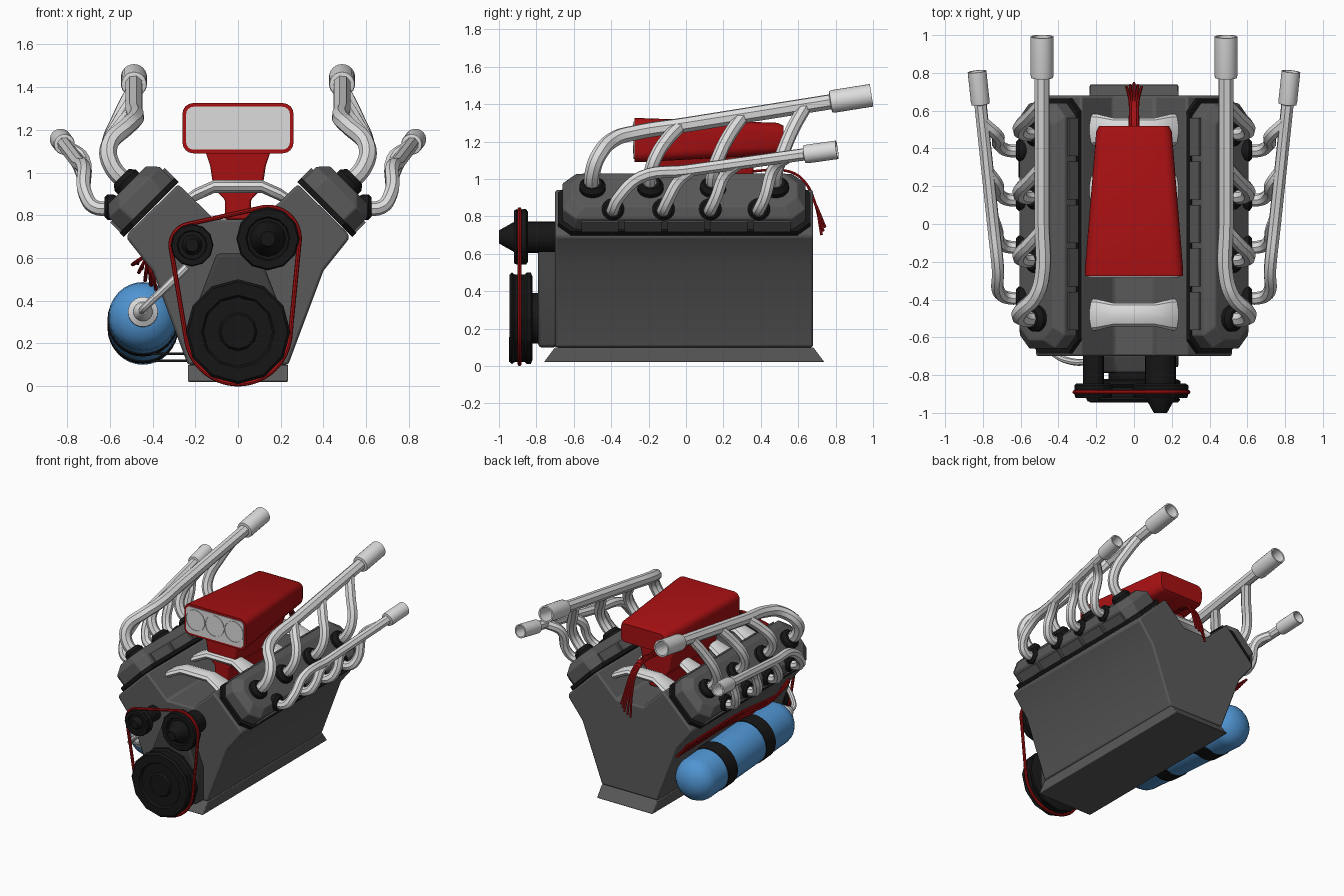
import bpy, bmesh
from math import sin, cos, pi, radians, sqrt
from mathutils import Vector as V

if "Cube" in bpy.data.objects:
    bpy.data.objects.remove(bpy.data.objects["Cube"])


def material(name, *rgb):
    m = bpy.data.materials.new(name)
    m.use_nodes = True
    m.diffuse_color = (*rgb, 1)
    m.node_tree.nodes["Principled BSDF"].inputs["Base Color"].default_value = (*rgb, 1)
    return m


GREY = material("cast grey", .1, .1, .1)
DARK = material("dark grey", .05, .05, .05)
BLACK = material("rubber black", .008, .008, .008)
PALE = material("pale metal", .72, .72, .72)
RED = material("deep red", .38, .005, .006)
BLUE = material("bottle blue", .08, .3, .65)


def finish(name, mesh, mat, bevel=0):
    mesh.materials.clear()
    mesh.materials.append(mat)
    mesh.shade_smooth()
    mesh.set_sharp_from_angle(angle=radians(28))
    ob = bpy.data.objects.new(name, mesh)
    bpy.context.collection.objects.link(ob)
    if bevel:
        b = ob.modifiers.new("bevel", "BEVEL")
        b.width, b.segments, b.limit_method = bevel, 2, "ANGLE"
    return ob


def loft(name, rings, mat, bevel=0):
    """Skin equal-length rings of points and cap both ends."""
    bm = bmesh.new()
    vs = [[bm.verts.new(p) for p in r] for r in rings]
    n = len(vs[0])
    for a, b in zip(vs, vs[1:]):
        for i in range(n):
            j = (i + 1) % n
            bm.faces.new((a[i], a[j], b[j], b[i]))
    bm.faces.new(vs[0])
    bm.faces.new(vs[-1])
    bmesh.ops.recalc_face_normals(bm, faces=bm.faces)
    mesh = bpy.data.meshes.new(name)
    bm.to_mesh(mesh)
    bm.free()
    return finish(name, mesh, mat, bevel)


def prism(name, outline, y0, y1, mat, bevel=0):
    return loft(name, [[(x, y, z) for x, z in outline] for y in (y0, y1)], mat, bevel)


def lathe(name, profile, origin, axis, mat, n=24):
    """Turn (radius, height) pairs about an axis."""
    q = V((0, 0, 1)).rotation_difference(V(axis).normalized())
    rings = [[V(origin) + q @ V((r * cos(2 * pi * i / n), r * sin(2 * pi * i / n), h))
              for i in range(n)] for r, h in profile]
    return loft(name, rings, mat)


def tube(name, pts, r, mat, cyclic=False, kind="BEZIER", sides=2):
    cu = bpy.data.curves.new(name, "CURVE")
    cu.dimensions, cu.bevel_depth, cu.bevel_resolution = "3D", r, sides
    cu.resolution_u, cu.use_fill_caps = 6, True
    s = cu.splines.new(kind)
    s.use_cyclic_u = cyclic
    dst = s.bezier_points if kind == "BEZIER" else s.points
    dst.add(len(pts) - 1)
    for p, c in zip(dst, pts):
        if kind == "BEZIER":
            p.co = c
            p.handle_left_type = p.handle_right_type = "AUTO"
        else:
            p.co = (*c, 1)
    tmp = bpy.data.objects.new(name + " path", cu)
    bpy.context.collection.objects.link(tmp)
    dg = bpy.context.evaluated_depsgraph_get()
    mesh = bpy.data.meshes.new_from_object(tmp.evaluated_get(dg))
    bpy.data.objects.remove(tmp)
    return finish(name, mesh, mat)


def rounded(hx, z0, z1, y, r):
    """Rounded rectangle facing the front."""
    out = []
    for k, (sx, z) in enumerate([(1, z1 - r), (-1, z1 - r), (-1, z0 + r), (1, z0 + r)]):
        for i in range(5):
            a = (k + i / 4) * pi / 2
            out.append((sx * (hx - r) + r * cos(a), y, z + r * sin(a)))
    return out


# Engine block with flared skirt
half = [(.235, .1), (.4, .54), (.52, .69), (.515, .715), (.28, .945), (.11, .78)]
prism("engine_block", half + [(-x, z) for x, z in reversed(half)], -.7, .68, GREY, .012)
loft("block_skirt", [[(-.235, a, z), (.235, a, z), (.235, b, z), (-.235, b, z)]
     for a, b, z in ((-.76, .74, .02), (-.7, .68, .1))], GREY, .006)


# Cylinder heads: u runs down the bank, v points out of it
def bank(u, y, v, s):
    return (s * (u + v) / sqrt(2), y, (v - u) / sqrt(2))


def octagon(u0, u1, y0, y1, c, v, s):
    return [bank(u, y, v, s) for u, y in (
        (u0 + c, y0), (u1 - c, y0), (u1, y0 + c), (u1, y1 - c),
        (u1 - c, y1), (u0 + c, y1), (u0, y1 - c), (u0, y0 + c))]


def collector_hi(y):
    return V((.487, y, 1.237 + (y + .33) * .159))


def collector_lo(y):
    return V((.72 + (y + .24) * .106, y, 1.01 + (y + .24) * .139))


def cup(name, p, d, r, length):
    lathe(name, [(r * .65, 0), (r * .95, .004), (r, .02), (r, length), (r * .82, length),
                 (r * .75, length * .4)], p, d, PALE)


for s, side in ((1, "left"), (-1, "right")):
    loft(side + "_head_gasket", [octagon(-.48, -.115, -.685, .665, .07, v, s)
         for v in (.872, .9)], BLACK)
    loft(side + "_cylinder_head", [octagon(-.467 + i, -.13 - i, -.66 + i, .64 - i, .07, v, s)
         for i, v in ((0, .895), (0, .985), (.045, 1.032))], GREY, .006)
    for i in range(5):
        y = -.56 + i * .23
        for u in (-.471, -.126):
            loft(side + "_head_rib", [[bank(u + a, y + b, v, s) for a, b in
                 ((-.008, 0), (.008, 0), (.008, .2), (-.008, .2))] for v in (.9, .965)], GREY)

    def m(*pts):
        return [(s * p[0], p[1], p[2]) for p in pts]

    # Upper exhaust row
    for i, y in enumerate((-.5, -.19, .145, .48)):
        lathe(side + "_upper_flange", [(.06, 0), (.07, .012), (.07, .035), (.05, .06)],
              bank(-.308, y, 1.02, s), (s, 0, 1), BLACK)
        start = [(.5, y, .935), (.59, y, 1.03), (.605, y + .03, 1.12)]
        if i == 0:
            path = start + [(.52, y + .12, 1.215)] + [collector_hi(t) for t in (-.28, 0, .4, .8)]
        else:
            e = collector_hi(y + .16)
            path = start + [(.55, y + .09, (e.z + 1.12) / 2 + .01), e]
        tube(side + "_upper_pipe", m(*path), .042 if i == 0 else .037, PALE)
    cup(side + "_upper_tip", m(collector_hi(.77))[0], (0, 1, .159), .061, .225)

    # Lower exhaust row
    for i, y in enumerate((-.39, -.12, .13, .39)):
        lathe(side + "_lower_flange", [(.05, 0), (.06, .02), (.06, .045), (.045, .06)],
              (s * .565, y, .838), (s, 0, 0), BLACK)
        start = [(.57, y, .838), (.67, y, .838), (.715, y + .03, .9)]
        if i == 0:
            path = start + [collector_lo(t) for t in (-.24, 0, .3, .68)]
        else:
            e = collector_lo(y + .15)
            path = start + [(.725, y + .08, e.z - .06), e]
        tube(side + "_lower_pipe", m(*path), .034, PALE)
    cup(side + "_lower_tip", m(collector_lo(.63))[0], (s * .106, 1, .139), .05, .18)

# Intake runners arching over the valley
for y in (-.48, -.17, .18, .5):
    loft("intake_runner", [[(x, y + w * cos(a), z + .032 * sin(a))
         for a in [k * pi / 5 for k in range(10)]]
         for x, z, w in ((-.25, .86, .085), (-.2, .895, .083), (-.11, .935, .062),
                         (.11, .935, .062), (.2, .895, .083), (.25, .86, .085))], PALE)

# Scoop, its neck and its three throttle plates
loft("scoop_neck", [[(-x, -.2, z), (x, -.2, z), (x, .36, z), (-x, .36, z)]
     for x, z in ((.06, .78), (.06, .87), (.115, .93), (.13, 1.03), (.16, 1.12))], RED, .01)
loft("air_scoop", [rounded(.26, 1.09, 1.325, -.275, .05), rounded(.26, 1.09, 1.325, -.24, .05),
                   rounded(.2, 1.13, 1.3, .49, .05), rounded(.185, 1.145, 1.285, .52, .04)], RED)
loft("scoop_face", [rounded(.243, 1.107, 1.308, y, .035) for y in (-.27, -.28)], PALE)
for x in (-.162, 0, .162):
    lathe("throttle_ring", [(.08, 0), (.08, .005), (.076, .005), (.076, 0)],
          (x, -.279, 1.215), (0, -1, 0), PALE, 32)
    lathe("throttle_plate", [(.077, -.003), (.077, .003)], (x, -.24, 1.215), (0, .88, .47), RED, 32)

# Front drive: crank, pump and idler pulleys
prism("timing_cover", [(-.2, .1), (.2, .1), (.2, .36), (.1, .62), (-.1, .62), (-.2, .36)],
      -.79, -.69, DARK, .015)
pulleys = [("crank", 0, .255, .245), ("pump", .14, .69, .148), ("idler", -.215, .66, .1)]
for name, x, z, r in pulleys:
    lathe(name + "_hub", [(r * .55, 0), (r * .55, .16)], (x, -.69, z), (0, -1, 0), BLACK)
    big = name == "crank"
    back, front = (-.82, -.945) if big else (-.845, -.92)
    lathe(name + "_pulley", [(r * .9, 0), (r, .01), (r, .03), (r * .95, .045),
          (r * .95, -front + back - .03), (r, -front + back - .015), (r * .95, -front + back),
          (r * .7, -front + back), (r * .66, -front + back - .015)],
          (x, back, z), (0, -1, 0), BLACK, 12)
lathe("pump_nose", [(.085, 0), (.08, .02), (.035, .1)], (.14, -.9, .69), (0, -1, 0), BLACK, 12)
lathe("idler_nose", [(.05, 0), (.03, .04)], (-.215, -.9, .66), (0, -1, 0), BLACK, 12)
lathe("crank_nose", [(.09, 0), (.08, .015)], (0, -.93, .255), (0, -1, 0), BLACK, 12)

# Drive belt wraps whichever pulley lies furthest out at each angle
belt = []
for k in range(96):
    c, d = cos(k * pi / 48), sin(k * pi / 48)
    _, x, z, r = max(pulleys, key=lambda p: p[1] * c + p[2] * d + p[3])
    belt.append((x + r * c, -.89, z + r * d))
tube("drive_belt", belt, .011, RED, True, "POLY")

# Gas bottle with straps, valve and feed line
a, b = V((-.445, -.54, .337)), V((-.445, .63, .25))
axis = (b - a).normalized()
length, R = (b - a).length, .16
dome = [(R * sin(t), .13 * (1 - cos(t))) for t in [radians(d) for d in range(10, 91, 16)]]
lathe("gas_bottle", dome + [(r, length - h) for r, h in reversed(dome)], a, axis, BLUE, 32)
for t in (.33, .72):
    p = a + axis * length * t
    lathe("bottle_strap", [(R - .01, -.055), (R + .006, -.055), (R + .006, .055), (R - .01, .055)],
          p, axis, BLACK, 32)
    for dz in (-.162, .1):
        z = p.z + dz
        end = -.22 if dz < 0 else -.28
        prism("strap_arm", [(-.445, z), (end, z), (end, z + .012), (-.445, z + .012)],
              p.y - .05, p.y + .05, BLACK)
lathe("valve_collar", [(.07, -.03), (.07, .015), (.045, .03), (.035, .07), (.02, .09)],
      a + V((0, 0, .01)), -axis, PALE)
tube("feed_line", [(-.445, -.58, .355), (-.445, -.66, .36), (-.42, -.69, .385),
                   (-.32, -.73, .48), (-.24, -.73, .56)], .018, PALE)

# Wiring along the right side and behind the scoop
for i in range(5):
    f = i / 4
    x, z = -.47 + .08 * f, .585 - .1 * f
    tube("side_wire", [(-.42, -.62, .62), (x, -.55, z), (x, .1, z), (x, .67, z - .01)],
         .009, RED, sides=1)
    w = (i - 2) * .01
    tube("rear_wire", [(w, .33, 1.04), (w, .55, 1.04), (w, .63, .99),
                       (w * 1.5, .69, .87), (w * 2, .745 - .01 * abs(i - 2), .7 + .02 * i)],
         .008, RED, sides=1)
